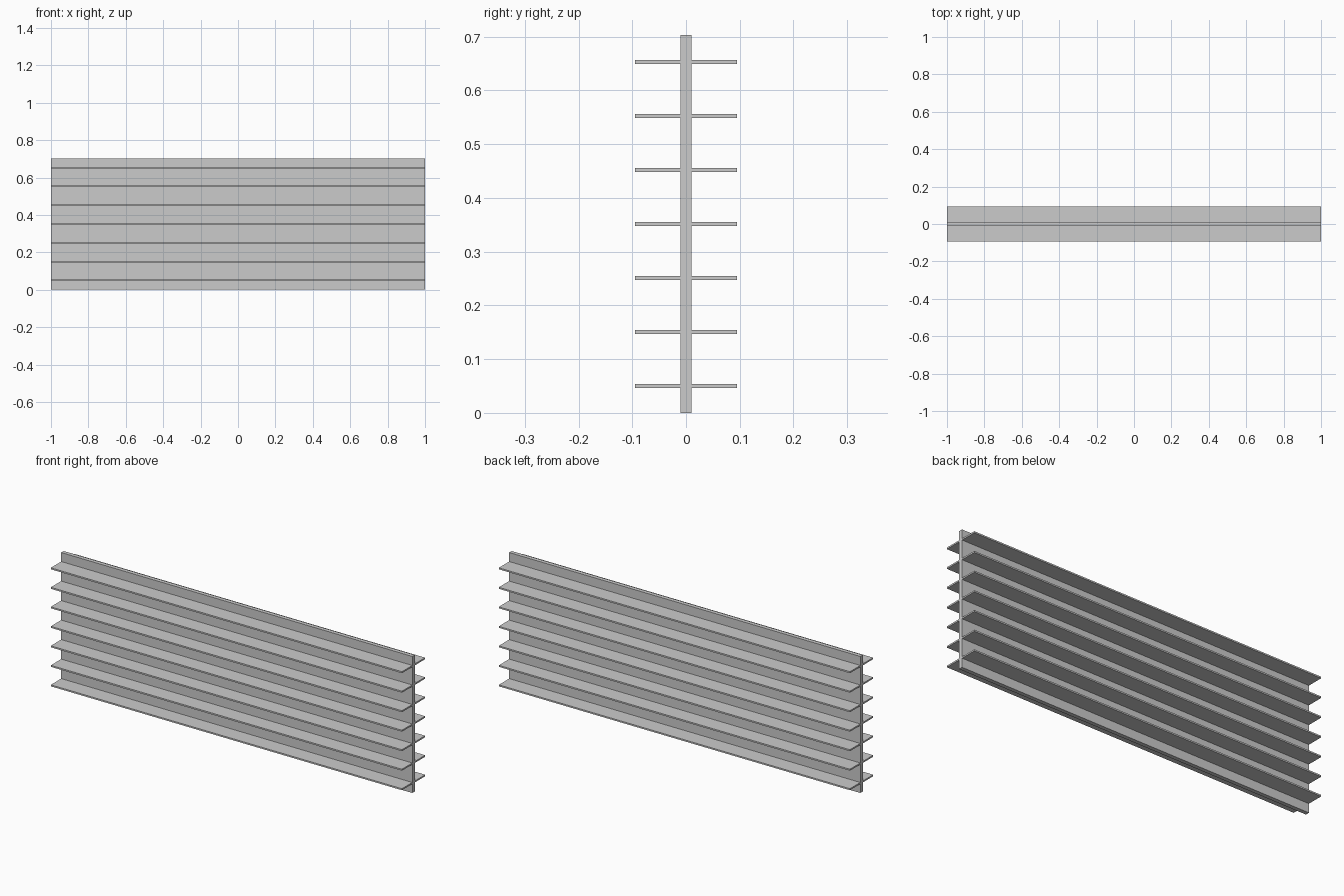
import bpy, bmesh

if "Cube" in bpy.data.objects:
    bpy.data.objects.remove(bpy.data.objects["Cube"])

LENGTH, HEIGHT = 2.0, 0.703
WEB, FIN = 0.0103, 0.0945        # half widths of the web and of the fins
FIN_T, COUNT = 0.0078, 7         # fin thickness and number of fins
PITCH = HEIGHT / COUNT

# Right half of the cross-section, bottom to top: web edge with stepped fins
half = [(WEB, 0)]
for i in range(COUNT):
    z = PITCH * (i + 0.5)
    a, b = z - FIN_T / 2, z + FIN_T / 2
    half += [(WEB, a), (FIN, a), (FIN, b), (WEB, b)]
half.append((WEB, HEIGHT))

# Mirror the half to close the outline, then extrude it along x
outline = half + [(-y, z) for y, z in reversed(half)]
bm = bmesh.new()
face = bm.faces.new([bm.verts.new((-LENGTH / 2, y, z)) for y, z in outline])
ext = bmesh.ops.extrude_face_region(bm, geom=[face], use_keep_orig=True)
moved = [v for v in ext["geom"] if isinstance(v, bmesh.types.BMVert)]
bmesh.ops.translate(bm, verts=moved, vec=(LENGTH, 0, 0))
bmesh.ops.recalc_face_normals(bm, faces=bm.faces)

mesh = bpy.data.meshes.new("finned_panel")
bm.to_mesh(mesh)
bm.free()
bpy.context.collection.objects.link(bpy.data.objects.new("finned_panel", mesh))
